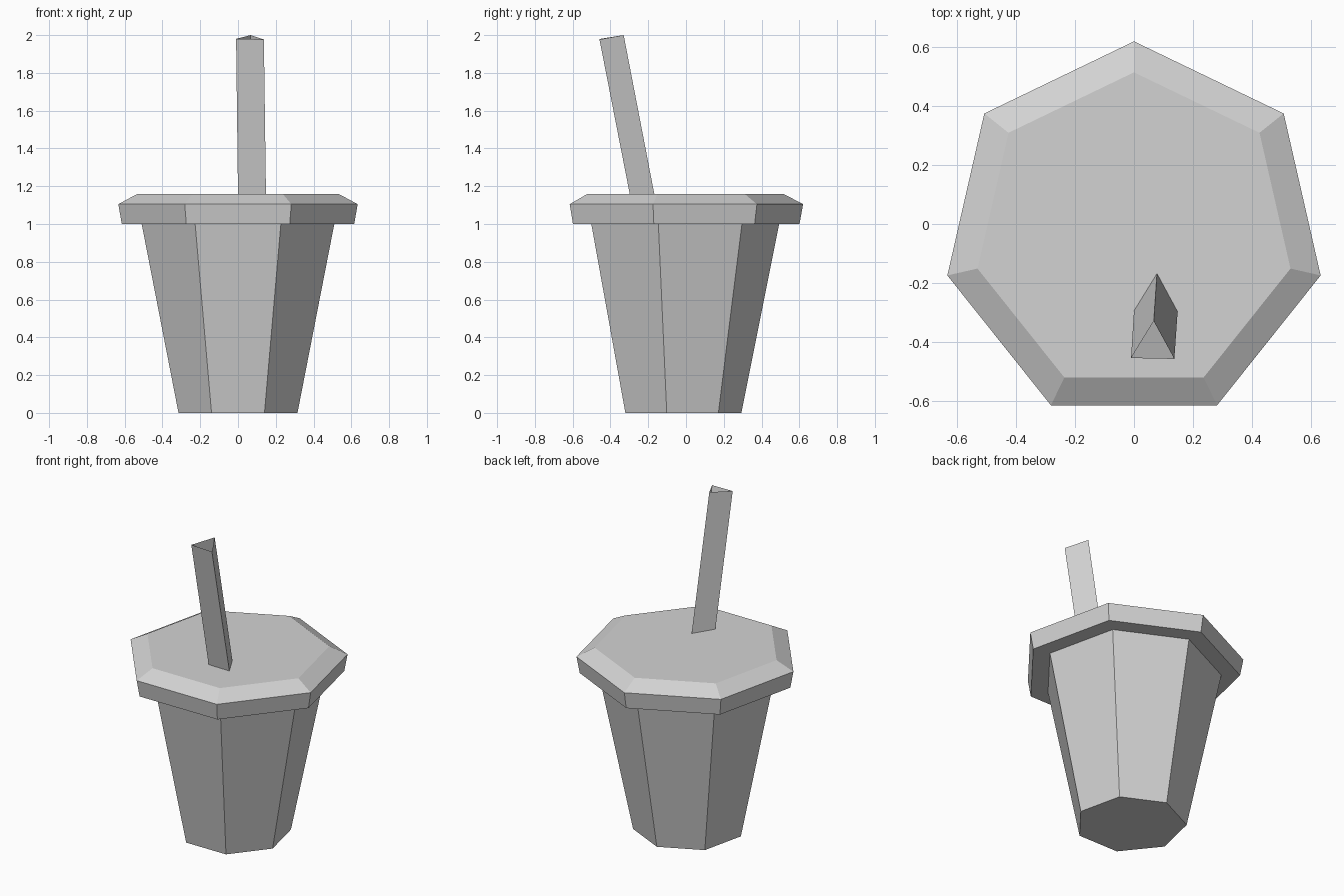
import bpy
import bmesh
from math import cos, sin, pi
from mathutils import Vector

SIDES = 7
CENTRE_Y = -0.03

cube = bpy.data.objects.get("Cube")
if cube:
    bpy.data.objects.remove(cube, do_unlink=True)

grey = bpy.data.materials.new("light_grey")
grey.use_nodes = True
colour = (0.65, 0.65, 0.65, 1)
grey.diffuse_color = colour
grey.node_tree.nodes["Principled BSDF"].inputs["Base Color"].default_value = colour


def ring(radius, z):
    """Seven-sided ring with one corner at the back and a flat side in front."""
    angles = [pi / 2 + 2 * pi * i / SIDES for i in range(SIDES)]
    return [Vector((radius * cos(a), CENTRE_Y + radius * sin(a), z)) for a in angles]


def loft(name, rings, capped=True):
    """Join rings of points from bottom to top into a flat-shaded object."""
    bm = bmesh.new()
    rows = [[bm.verts.new(p) for p in points] for points in rings]
    for low, high in zip(rows, rows[1:]):
        n = len(low)
        for i in range(n):
            j = (i + 1) % n
            bm.faces.new((low[i], low[j], high[j], high[i]))
    if capped:
        bm.faces.new(rows[0][::-1])
        bm.faces.new(rows[-1])
    mesh = bpy.data.meshes.new(name)
    bm.to_mesh(mesh)
    bm.free()
    mesh.materials.append(grey)
    obj = bpy.data.objects.new(name, mesh)
    bpy.context.collection.objects.link(obj)
    return obj


# Tapered cup body
loft("cup", [ring(0.323, 0), ring(0.523, 1.0)])

# Overhanging lid with a sloped upper rim
loft("lid", [ring(0.631, 1.0), ring(0.65, 1.105), ring(0.545, 1.16)])

# Open three-sided straw, leaning forward and running a little into the lid
straw_top = [Vector(p) for p in ((-0.01, -0.455, 1.98), (0.137, -0.458, 1.977), (0.067, -0.33, 2.0))]
straw_lid = [Vector(p) for p in ((0.0, -0.295, 1.16), (0.148, -0.298, 1.16), (0.078, -0.168, 1.16))]
straw_foot = [low.lerp(high, -0.05) for low, high in zip(straw_lid, straw_top)]
loft("straw", [straw_foot, straw_top], capped=False)
